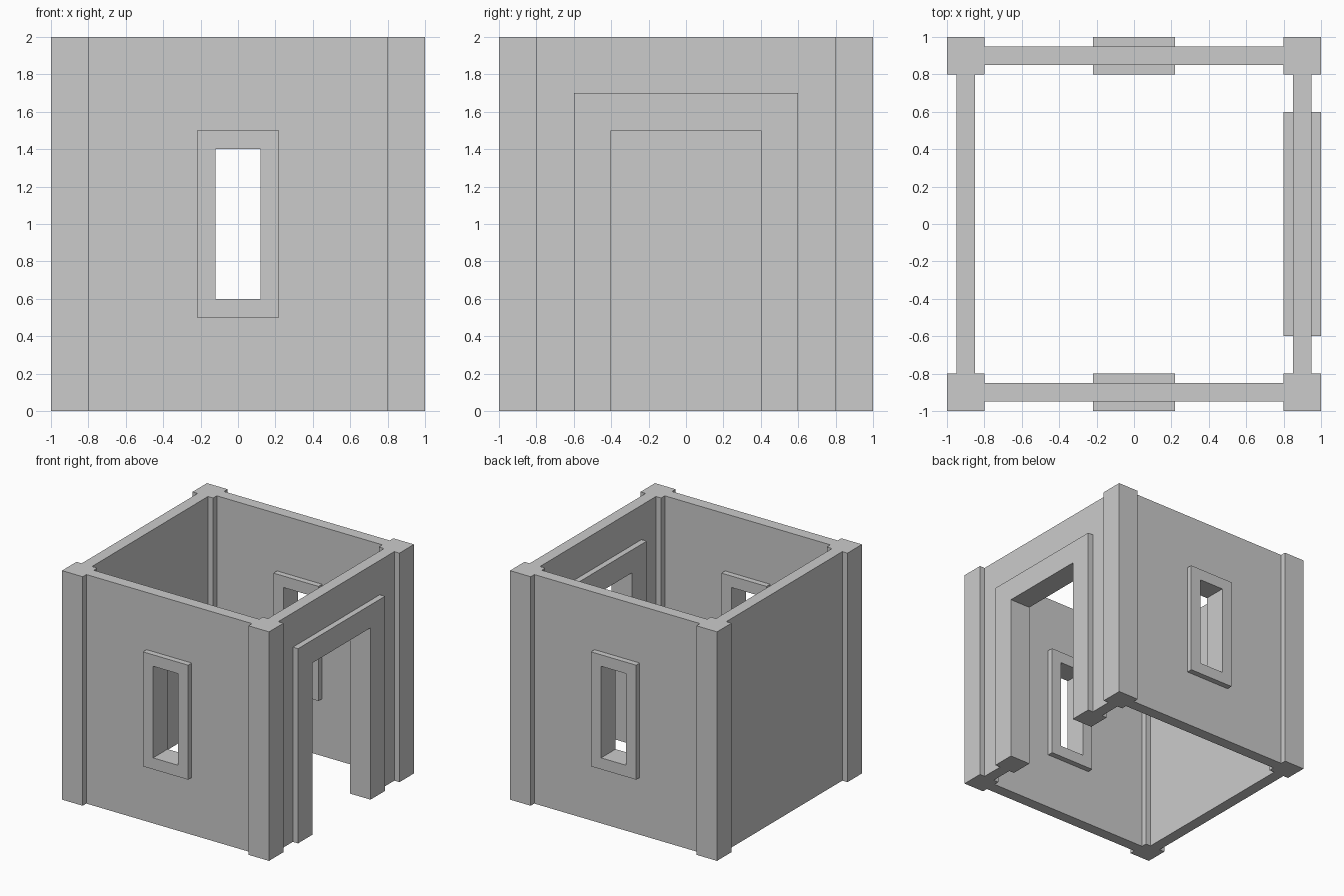
import bpy, bmesh
from math import radians
from mathutils import Matrix

if "Cube" in bpy.data.objects:
    bpy.data.objects.remove(bpy.data.objects["Cube"])


def rect(half, z0, z1):
    return [(-half, z0), (half, z0), (half, z1), (-half, z1)]


def arch(half_out, top_out, half_in, top_in):
    # rectangle on the ground with a doorway cut up from its bottom edge
    return [(-half_out, 0), (-half_in, 0), (-half_in, top_in), (half_in, top_in),
            (half_in, 0), (half_out, 0), (half_out, top_out), (-half_out, top_out)]


def panel(name, loops, thick, side):
    # upright slab 0.9 from the centre; first loop is the outline, others are holes
    # side: 0 front, 90 right, 180 back, 270 left
    bm = bmesh.new()
    edges = []
    for loop in loops:
        vs = [bm.verts.new((u, -0.9 - thick / 2, z)) for u, z in loop]
        edges += [bm.edges.new((vs[i - 1], vs[i])) for i in range(len(vs))]
    bmesh.ops.triangle_fill(bm, use_beauty=True, edges=edges, normal=(0, -1, 0))
    ext = bmesh.ops.extrude_face_region(bm, geom=bm.faces[:], use_keep_orig=True)
    moved = [g for g in ext["geom"] if isinstance(g, bmesh.types.BMVert)]
    bmesh.ops.translate(bm, verts=moved, vec=(0, thick, 0))
    bmesh.ops.recalc_face_normals(bm, faces=bm.faces[:])
    bmesh.ops.dissolve_limit(bm, angle_limit=0.01, verts=bm.verts[:], edges=bm.edges[:])
    bm.transform(Matrix.Rotation(radians(side), 4, 'Z'))
    finish(name, bm)


def finish(name, bm):
    mesh = bpy.data.meshes.new(name)
    bm.to_mesh(mesh)
    bm.free()
    bpy.context.collection.objects.link(bpy.data.objects.new(name, mesh))


# corner posts
for sx, x_name in ((-1, "left"), (1, "right")):
    for sy, y_name in ((-1, "front"), (1, "back")):
        bm = bmesh.new()
        bmesh.ops.create_cube(bm, size=1, matrix=Matrix.Translation((0.9 * sx, 0.9 * sy, 1))
                              @ Matrix.Diagonal((0.2, 0.2, 2, 1)))
        finish(f"{y_name}_{x_name}_post", bm)

# front and back walls with framed windows
frame_outer = rect(0.218, 0.5, 1.5)
for name, side in (("front", 0), ("back", 180)):
    panel(name + "_wall", [rect(0.8, 0, 2), frame_outer], 0.1, side)
    panel(name + "_window_frame", [frame_outer, rect(0.12, 0.6, 1.4)], 0.2, side)

# right wall with framed doorway
panel("right_wall", [arch(0.8, 2, 0.6, 1.7)], 0.1, 90)
panel("door_frame", [arch(0.6, 1.7, 0.4, 1.5)], 0.2, 90)

# plain left wall
panel("left_wall", [rect(0.8, 0, 2)], 0.1, 270)
